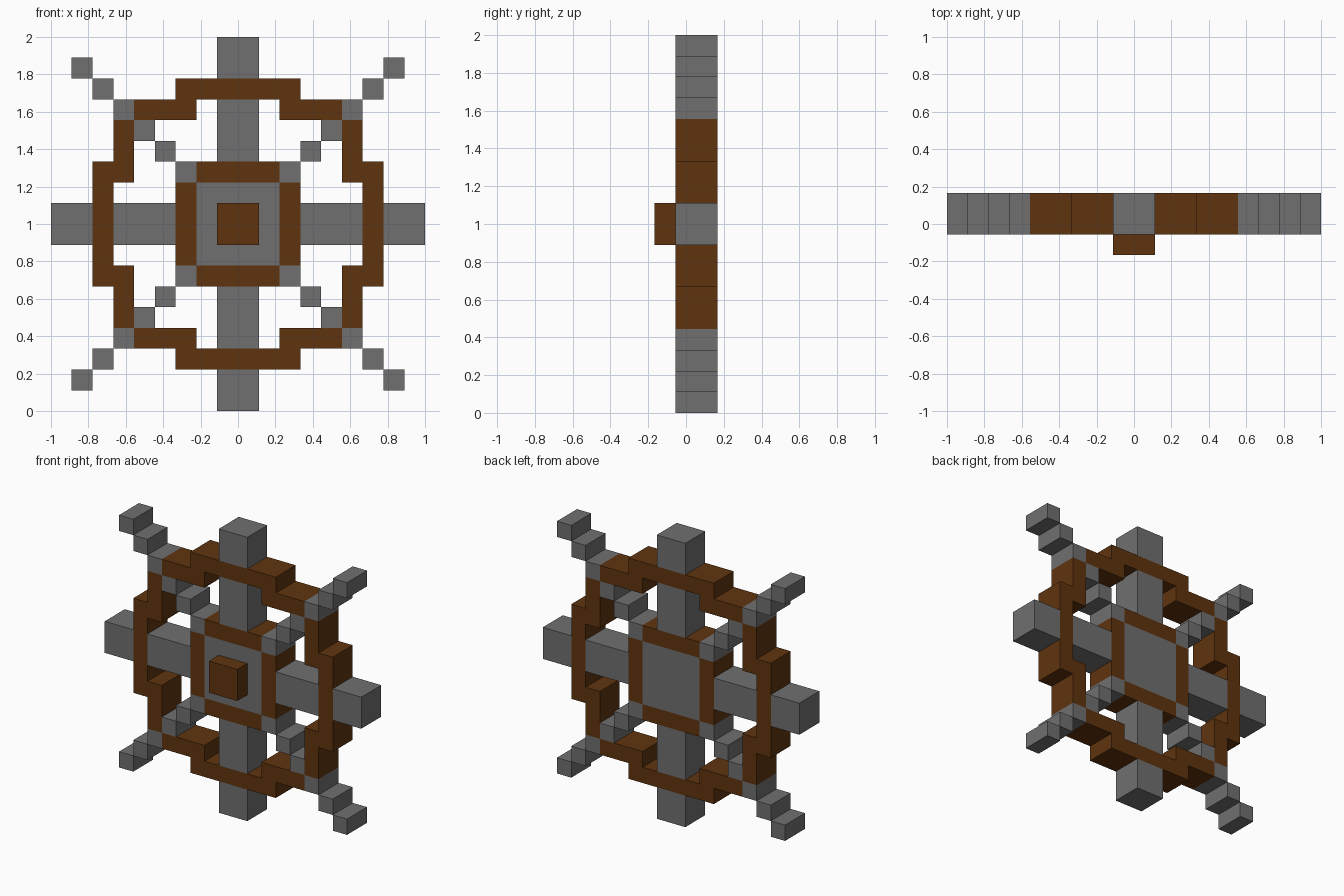
import bpy

if "Cube" in bpy.data.objects:
    bpy.data.objects.remove(bpy.data.objects["Cube"])

U = 1 / 9            # one block
Y0, Y1 = -0.5, 1.5   # wheel depth in blocks


def material(name, rgb):
    m = bpy.data.materials.new(name)
    m.diffuse_color = (*rgb, 1)
    m.use_nodes = True
    m.node_tree.nodes["Principled BSDF"].inputs["Base Color"].default_value = m.diffuse_color
    return m


stone = material("grey stone", (0.162, 0.162, 0.162))
wood = material("brown wood", (0.115, 0.034, 0.0045))


def block(name, x0, x1, z0, z1, mat, y0=Y0, y1=Y1):
    """Box given in block units, measured from the wheel centre."""
    bpy.ops.mesh.primitive_cube_add(
        size=1, location=((x0 + x1) / 2 * U, (y0 + y1) / 2 * U, 1 + (z0 + z1) / 2 * U))
    ob = bpy.context.object
    ob.name = name
    ob.scale = ((x1 - x0) * U, (y1 - y0) * U, (z1 - z0) * U)
    bpy.ops.object.transform_apply(location=False, rotation=False, scale=True)
    ob.data.materials.append(mat)


def turned(name, x0, x1, z0, z1, mat, turn):
    """Block turned by quarter turns about the wheel axis."""
    for _ in range(turn):
        x0, x1, z0, z1 = z0, z1, -x1, -x0
    block(name, x0, x1, z0, z1, mat)


# Hub and the boss on its front
block("hub", -2, 2, -2, 2, stone)
block("hub_boss", -1, 1, -1, 1, wood, -1.5, -0.5)

for t in range(4):
    # Hub frame
    turned("hub_frame", -2, 2, 2, 3, wood, t)
    # Main spoke inside the rim, and its handle outside
    turned("spoke", -1, 1, 3, 6, stone, t)
    turned("handle", -1, 1, 7, 9, stone, t)
    # Stepped rim
    turned("rim_outer", -3, 3, 6, 7, wood, t)
    turned("rim_step_left", -5, -2, 5, 6, wood, t)
    turned("rim_step_right", 2, 5, 5, 6, wood, t)
    # Diagonal spoke of corner-to-corner blocks
    for i in range(2, 8):
        turned("diagonal_spoke", i, i + 1, i, i + 1, stone, t)
